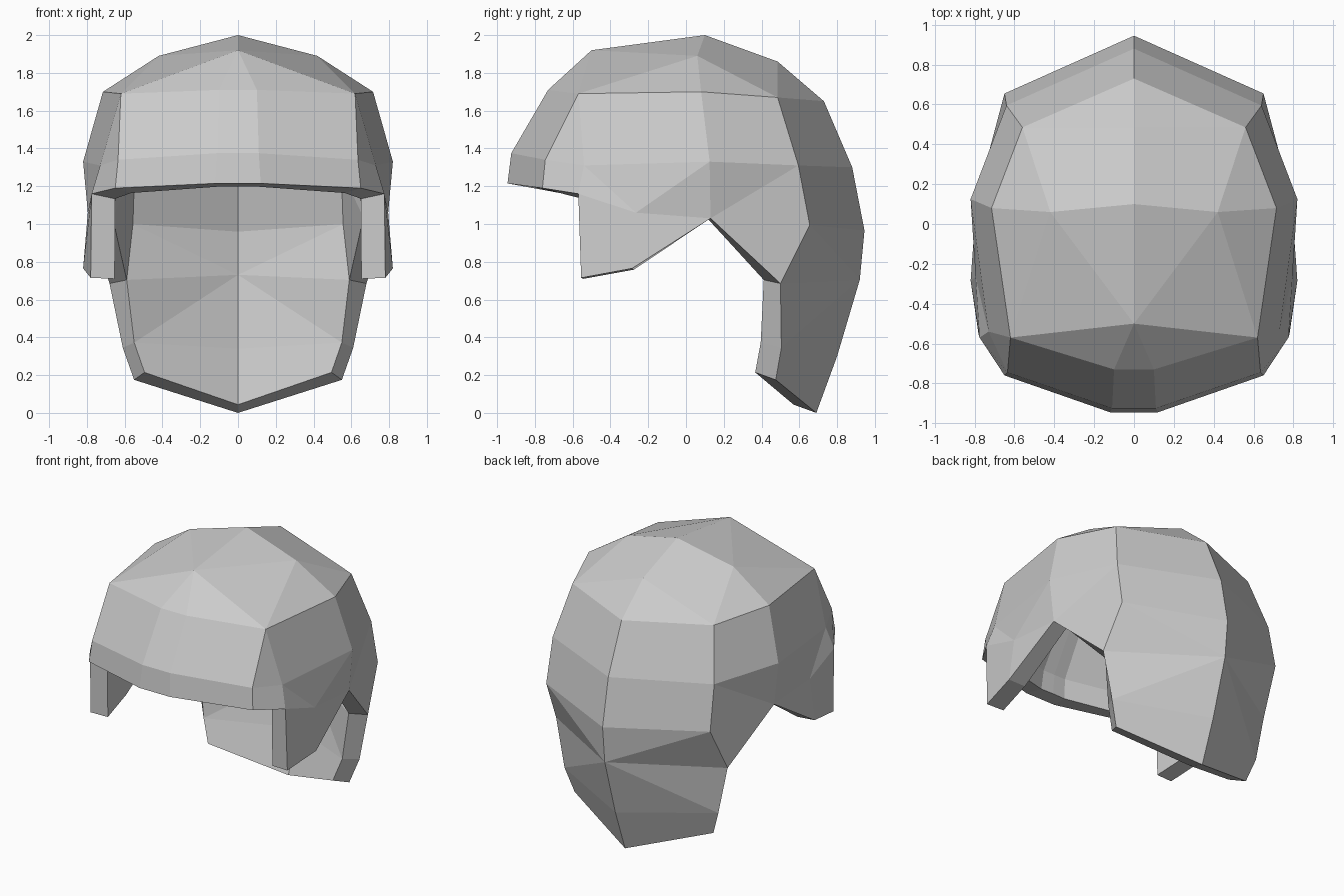
import bpy, bmesh

if "Cube" in bpy.data.objects:
    bpy.data.objects.remove(bpy.data.objects["Cube"])

bm = bmesh.new()


def row(points):
    return [bm.verts.new(p) for p in points]


def strip(a, b):
    """Quads between two matching rows."""
    for i in range(len(a) - 1):
        bm.faces.new((a[i], a[i + 1], b[i + 1], b[i]))


def faces(*polys):
    for p in polys:
        bm.faces.new(p)


# Crown: front peak, ridge top, rear crown, shoulder of the dome
peak, top, rear, dome = row([(0, -.5, 1.92), (0, .1, 2), (0, .485, 1.86), (.42, .06, 1.89)])

# Brow: flat middle band and front corner
brow_yz = [(-.73, 1.71), (-.925, 1.375), (-.945, 1.215)]
mid = row([(0, y, z) for y, z in brow_yz])
band = row([(x, y, z) for x, (y, z) in zip((.1, .11, .12), brow_yz)])
corner = row([(.62, -.57, 1.69), (.635, -.745, 1.34), (.65, -.76, 1.19)])
strip(mid, band)
strip(band, corner)

# Back: centre profile and side profile down to the neck
spine = row([(0, y, z) for y, z in
             [(.73, 1.65), (.88, 1.3), (.945, .965), (.92, .705), (.8, .3), (.69, 0)]])
edge = row([(.56, .485, 1.67), (.64, .595, 1.31), (.65, .655, .995),
            (.68, .5, .685), (.61, .505, .345), (.55, .475, .175)])
strip(spine[:3], edge[:3])
strip(spine[4:], edge[4:])
hub = spine[3]
faces((spine[2], hub, edge[2]), (hub, edge[3], edge[2]),
      (hub, edge[4], edge[3]), (hub, spine[4], edge[4]))

# Side: temple, cheek guard and ear notch
side, wide, ear = row([(.715, .08, 1.7), (.82, .125, 1.33), (.79, .13, 1.03)])
temple, brow_end = row([(.73, -.54, 1.31), (.775, -.57, 1.16)])
cheek, chin, jaw = row([(.795, -.265, 1.06), (.78, -.555, .715), (.82, -.285, .765)])
c0, c1, c2 = corner
e0, e1, e2, e3 = edge[:4]
faces((c0, c1, temple), (c1, c2, brow_end, temple),
      (c0, temple, wide, side), (temple, cheek, wide), (temple, brow_end, cheek),
      (brow_end, chin, jaw, cheek), (cheek, jaw, ear), (cheek, ear, wide),
      (side, wide, e1, e0), (wide, ear, e1), (ear, e3, e2, e1))

# Close the crown
faces((peak, mid[0], band[0]), (peak, band[0], c0), (peak, c0, dome), (peak, dome, top),
      (c0, side, dome), (dome, side, e0), (top, dome, e0, rear), (rear, e0, spine[0]))

# Consistent outward normals
bmesh.ops.recalc_face_normals(bm, faces=bm.faces[:])
bm.normal_update()
if sum(f.normal.x for f in bm.faces) < 0:
    bmesh.ops.reverse_faces(bm, faces=bm.faces[:])

mesh = bpy.data.meshes.new("helmet_shell")
bm.to_mesh(mesh)
bm.free()
shell = bpy.data.objects.new("helmet_shell", mesh)
bpy.context.collection.objects.link(shell)

# Mirror the half, then give the shell its thickness inward
mirror = shell.modifiers.new("mirror", 'MIRROR')
mirror.use_clip = True
solid = shell.modifiers.new("thickness", 'SOLIDIFY')
solid.thickness = .128
solid.offset = -1
